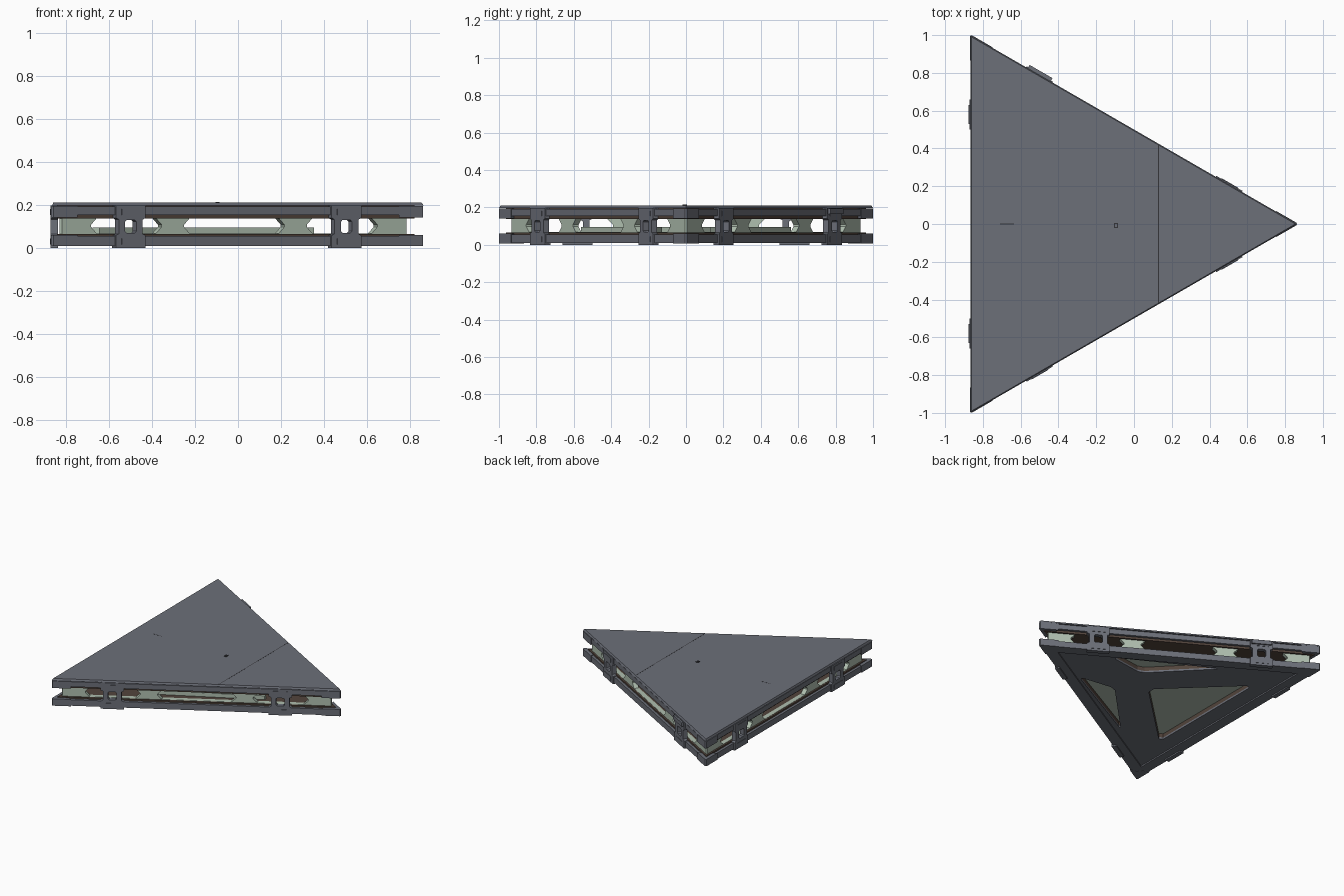
import bpy, bmesh, math
from mathutils import Matrix, Vector

if "Cube" in bpy.data.objects:
    bpy.data.objects.remove(bpy.data.objects["Cube"])

CX, R = -0.2887, 1.1547          # triangle centre and circumradius
IN = R / 2                       # inradius


def material(name, rgb):
    m = bpy.data.materials.new(name)
    m.diffuse_color = (*rgb, 1)
    m.use_nodes = True
    m.node_tree.nodes["Principled BSDF"].inputs["Base Color"].default_value = m.diffuse_color
    return m


GREY = material("slate_grey", (0.15, 0.16, 0.19))
BROWN = material("dark_brown", (0.085, 0.058, 0.045))
GREEN = material("pale_green", (0.43, 0.52, 0.43))
DARK = material("seam_charcoal", (0.035, 0.035, 0.04))


def tri(d=0.0):
    """Platform outline, inset by d."""
    r = R - 2 * d
    return [(CX + r * math.cos(a), r * math.sin(a))
            for a in (0, 2 * math.pi / 3, 4 * math.pi / 3)]


def rect(x0, x1, y0, y1):
    return [(x0, y0), (x1, y0), (x1, y1), (x0, y1)]


def chamfer(loop, c):
    out = []
    for i, p in enumerate(loop):
        p = Vector(p)
        for q in (loop[i - 1], loop[(i + 1) % len(loop)]):
            out.append(tuple(p + (Vector(q) - p).normalized() * c))
    return out


def sheet(name, loops, z0, z1, mat, matrix=None):
    """Flat outline (first loop) with holes (other loops), extruded z0..z1."""
    bm = bmesh.new()
    edges = []
    for loop in loops:
        vs = [bm.verts.new((x, y, z0)) for x, y in loop]
        edges += [bm.edges.new((vs[i - 1], vs[i])) for i in range(len(vs))]
    if len(loops) == 1:
        bm.faces.new(vs)
    else:
        bmesh.ops.triangle_fill(bm, edges=edges, use_beauty=True, normal=(0, 0, 1))
    ext = bmesh.ops.extrude_face_region(bm, geom=bm.faces[:], use_keep_orig=True)
    new = [g for g in ext["geom"] if isinstance(g, bmesh.types.BMVert)]
    bmesh.ops.translate(bm, verts=new, vec=(0, 0, z1 - z0))
    if matrix:
        bm.transform(matrix)
    bmesh.ops.recalc_face_normals(bm, faces=bm.faces[:])
    me = bpy.data.meshes.new(name)
    bm.to_mesh(me)
    bm.free()
    me.materials.append(mat)
    ob = bpy.data.objects.new(name, me)
    bpy.context.collection.objects.link(ob)
    return ob


def edge_matrix(theta):
    """Local x runs along the edge, y is up, z points out of the edge."""
    o = Vector((math.cos(theta), math.sin(theta), 0))
    t = Vector((-o.y, o.x, 0))
    m = Matrix((t, (0, 0, 1), o)).transposed().to_4x4()
    m.translation = Vector((CX, 0, 0)) + o * IN
    return m


# Top deck with bevelled rim
deck = sheet("top_deck", [tri()], 0.197, 0.211, GREY)
for v in deck.data.vertices:
    if v.co.z > 0.205:
        v.co.x = CX + (v.co.x - CX) * 0.99
        v.co.y *= 0.99

# Deck seam and small fittings
sheet("deck_seam", [rect(0.128, 0.132, -0.415, 0.415)], 0.209, 0.2115, DARK)
sheet("deck_slot", [rect(-0.71, -0.635, -0.002, 0.002)], 0.209, 0.2115, DARK)
sheet("deck_stud", [rect(-0.105, -0.085, -0.02, 0.005),
                    rect(-0.100, -0.090, -0.015, 0.0)], 0.209, 0.215, DARK)

# Upper frame
sheet("upper_core", [tri(0.022)], 0.137, 0.199, BROWN)
sheet("upper_rail", [tri(0.003), tri(0.07)], 0.154, 0.192, GREY)

# Openings in the underside, one large and two mirrored
big = [(-0.66, 0.51), (-0.66, -0.51), (-0.13, 0.0)]
side = [(0.35, 0.18), (-0.34, 0.55), (0.06, 0.14)]
holes = [chamfer(big, 0.04), chamfer(side, 0.03),
         chamfer([(x, -y) for x, y in side], 0.03)]

# Lower frame
sheet("lower_rail", [tri(0.003), tri(0.085)], 0.01, 0.055, GREY)
sheet("base_plate", [tri(0.03)] + holes, 0.02, 0.034, GREY)
sheet("lower_core", [tri(0.022)] + holes, 0.034, 0.066, BROWN)

# Green panels covering the openings
for i, h in enumerate(holes):
    c = sum((Vector(p) for p in h), Vector((0, 0))) / len(h)
    sheet(f"floor_panel_{i}", [[tuple(c + (Vector(p) - c) * 1.1) for p in h]],
          0.064, 0.095, GREEN)

# Corner blocks and corner posts
for i in range(3):
    def corner(d, size):
        pts = [Vector(p) for p in tri(d)]
        p = pts[i]
        ends = [p + (pts[(i + k) % 3] - p).normalized() * size for k in (1, 2)]
        tips = [p + (pts[(i + k) % 3] - p).normalized() * 0.012 for k in (1, 2)]
        return [tuple(q) for q in (ends[0], tips[0], tips[1], ends[1])]
    sheet(f"corner_block_low_{i}", [corner(-0.003, 0.14)], 0.008, 0.06, GREY)
    sheet(f"corner_block_high_{i}", [corner(-0.003, 0.14)], 0.142, 0.195, GREY)
    sheet(f"corner_post_{i}", [corner(0.035, 0.09)], 0.05, 0.15, GREEN)

# Bracket outline: wide pads joined by a narrower web with a slot
half = [(0.08, 0.0), (0.08, 0.058), (0.064, 0.066),
        (0.064, 0.132), (0.08, 0.14), (0.08, 0.198)]
outline = half + [(-x, z) for x, z in reversed(half)]
slot = chamfer(rect(-0.03, 0.03, 0.07, 0.13), 0.008)

# Edge walls with windows, and two brackets on each edge
for i, ang in enumerate((180, 60, -60)):
    m = edge_matrix(math.radians(ang))
    wins = [chamfer(rect(a, b, 0.068, 0.138), 0.03)
            for a, b in ((-0.77, -0.39), (-0.27, 0.27), (0.39, 0.77))]
    sheet(f"edge_wall_{i}", [rect(-0.88, 0.88, 0.05, 0.15)] + wins,
          -0.07, -0.035, GREEN, m)
    for j, s in enumerate((-0.58, 0.58)):
        mm = m @ Matrix.Translation((s, 0, 0))
        sheet(f"bracket_{i}_{j}", [outline, slot], -0.028, 0.006, GREY, mm)
        # recessed pads on the bracket faces
        for z in (0.03, 0.168):
            sheet(f"bracket_pad_{i}_{j}", [rect(-0.05, 0.05, z - 0.014, z + 0.014)],
                  0.0, 0.009, GREY, mm)

# Protruding latch on the back edge
sheet("latch", [rect(0.51, 0.65, 0.165, 0.195)], 0.0, 0.02, GREY,
      edge_matrix(math.radians(60)))
